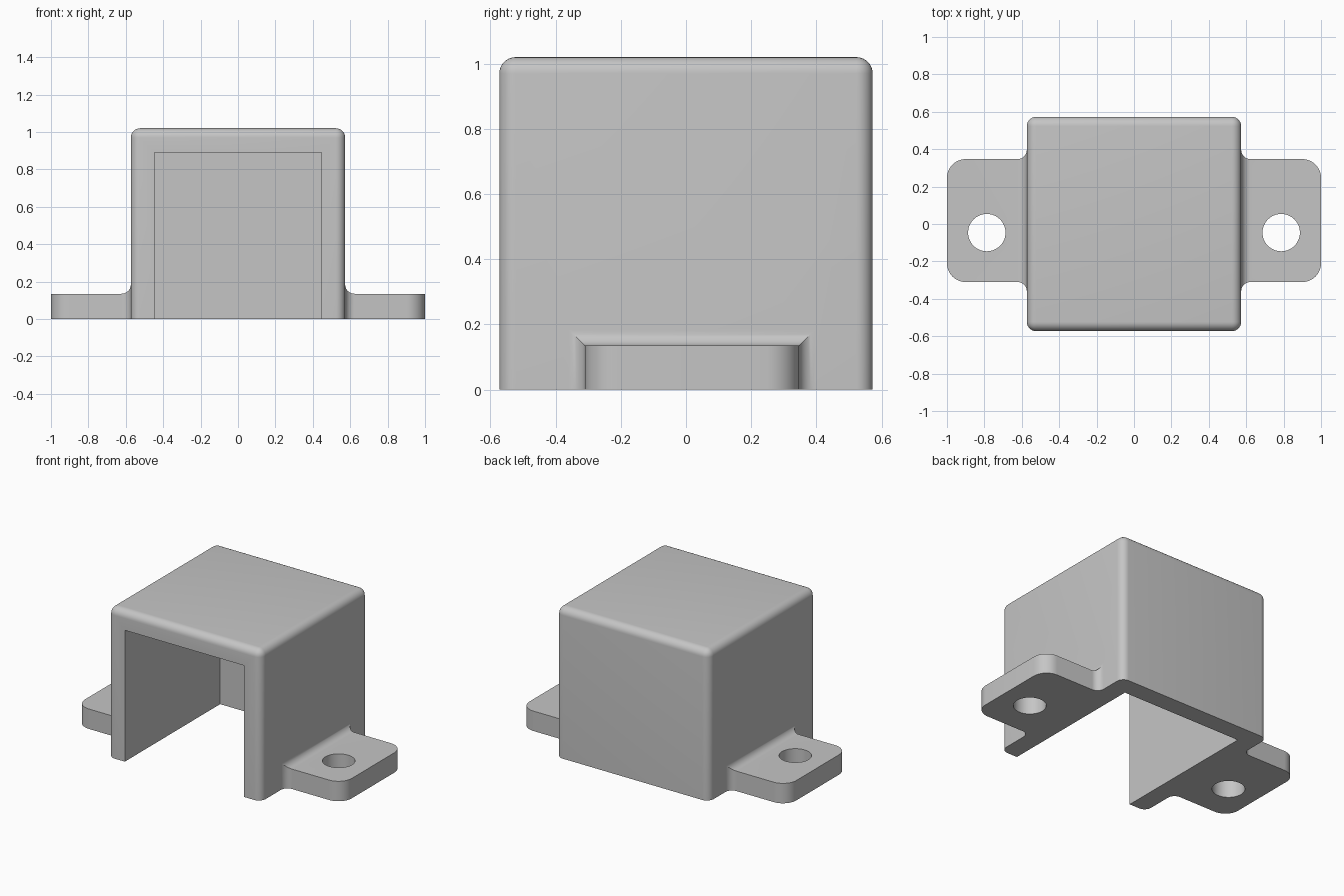
import bpy, bmesh
from math import sin, cos, pi, radians
from mathutils import Matrix, Vector

HALF, TOP, ROUND = 0.573, 1.02, 0.05       # outer cover
INNER, CEILING = 0.447, 0.89               # hollow
EAR_FRONT, EAR_BACK, EAR_H, CORNER = -0.31, 0.347, 0.135, 0.1
HOLE_X, HOLE_Y, HOLE_R = 0.787, -0.046, 0.1
STEPS = 10

old = bpy.data.objects.get("Cube")
if old:
    bpy.data.objects.remove(old, do_unlink=True)

grey = bpy.data.materials.new("plain grey")
grey.use_nodes = True
colour = (0.56, 0.56, 0.56, 1)
grey.diffuse_color = colour
grey.node_tree.nodes["Principled BSDF"].inputs["Base Color"].default_value = colour


def make_object(name, bm):
    bmesh.ops.recalc_face_normals(bm, faces=bm.faces)
    mesh = bpy.data.meshes.new(name)
    bm.to_mesh(mesh)
    bm.free()
    mesh.materials.append(grey)
    obj = bpy.data.objects.new(name, mesh)
    bpy.context.collection.objects.link(obj)
    return obj


def box(lo, hi):
    lo, hi = Vector(lo), Vector(hi)
    bm = bmesh.new()
    bmesh.ops.create_cube(bm, size=1, matrix=Matrix.Translation((lo + hi) / 2)
                          @ Matrix.Diagonal((*(hi - lo), 1)))
    return bm


def combine(target, tool, operation):
    mod = target.modifiers.new(operation.title(), "BOOLEAN")
    mod.operation, mod.solver, mod.object = operation, "EXACT", tool
    tool.hide_render = True
    bpy.context.view_layer.objects.active = target
    bpy.ops.object.modifier_apply(modifier=mod.name)
    bpy.data.objects.remove(tool, do_unlink=True)


def ear(name, side):
    # Sections along x: flare at the wall, straight plate, rounded outer corners
    quarter = [i / STEPS * pi / 2 for i in range(STEPS + 1)]
    sections = [(HALF - 0.04, ROUND, ROUND)]
    sections += [(HALF + ROUND * (1 - cos(t)), ROUND * (1 - sin(t)),
                  ROUND * (1 - sin(t))) for t in quarter]
    sections += [(1 - CORNER + CORNER * sin(t), -CORNER * (1 - cos(t)), 0)
                 for t in quarter]
    bm = bmesh.new()
    rings = []
    for x, dy, dz in sections:
        y0, y1, z1 = EAR_FRONT - dy, EAR_BACK + dy, EAR_H + dz
        rings.append([bm.verts.new((side * x, y, z)) for y, z in
                      ((y0, 0), (y1, 0), (y1, z1), (y0, z1))])
    for a, b in zip(rings, rings[1:]):
        for i in range(4):
            j = (i + 1) % 4
            bm.faces.new((a[i], a[j], b[j], b[i]))
    bm.faces.new(rings[0])
    bm.faces.new(rings[-1])
    return make_object(name, bm)


# Cover with rounded top and upright edges
bm = box((-HALF, -HALF, 0), (HALF, HALF, TOP))
edges = [e for e in bm.edges if any(v.co.z > 0.01 for v in e.verts)]
bmesh.ops.bevel(bm, geom=edges, offset=ROUND, segments=8, profile=0.5,
                affect="EDGES", clamp_overlap=True)
cover = make_object("cover_bracket", bm)

# Mounting ears with bolt holes
for name, side in (("left", 1), ("right", -1)):
    combine(cover, ear(name + "_ear", side), "UNION")
    bm = bmesh.new()
    bmesh.ops.create_cone(bm, cap_ends=True, segments=48, radius1=HOLE_R,
                          radius2=HOLE_R, depth=1,
                          matrix=Matrix.Translation((side * HOLE_X, HOLE_Y, 0)))
    combine(cover, make_object(name + "_hole_cutter", bm), "DIFFERENCE")

# Hollow, open at the front and underneath
hollow = make_object("hollow_cutter", box((-INNER, -1, -1), (INNER, INNER, CEILING)))
combine(cover, hollow, "DIFFERENCE")

# Smooth rounds, crisp edges
bpy.ops.object.select_all(action="DESELECT")
cover.select_set(True)
bpy.context.view_layer.objects.active = cover
bpy.ops.object.shade_smooth_by_angle(angle=radians(30))
